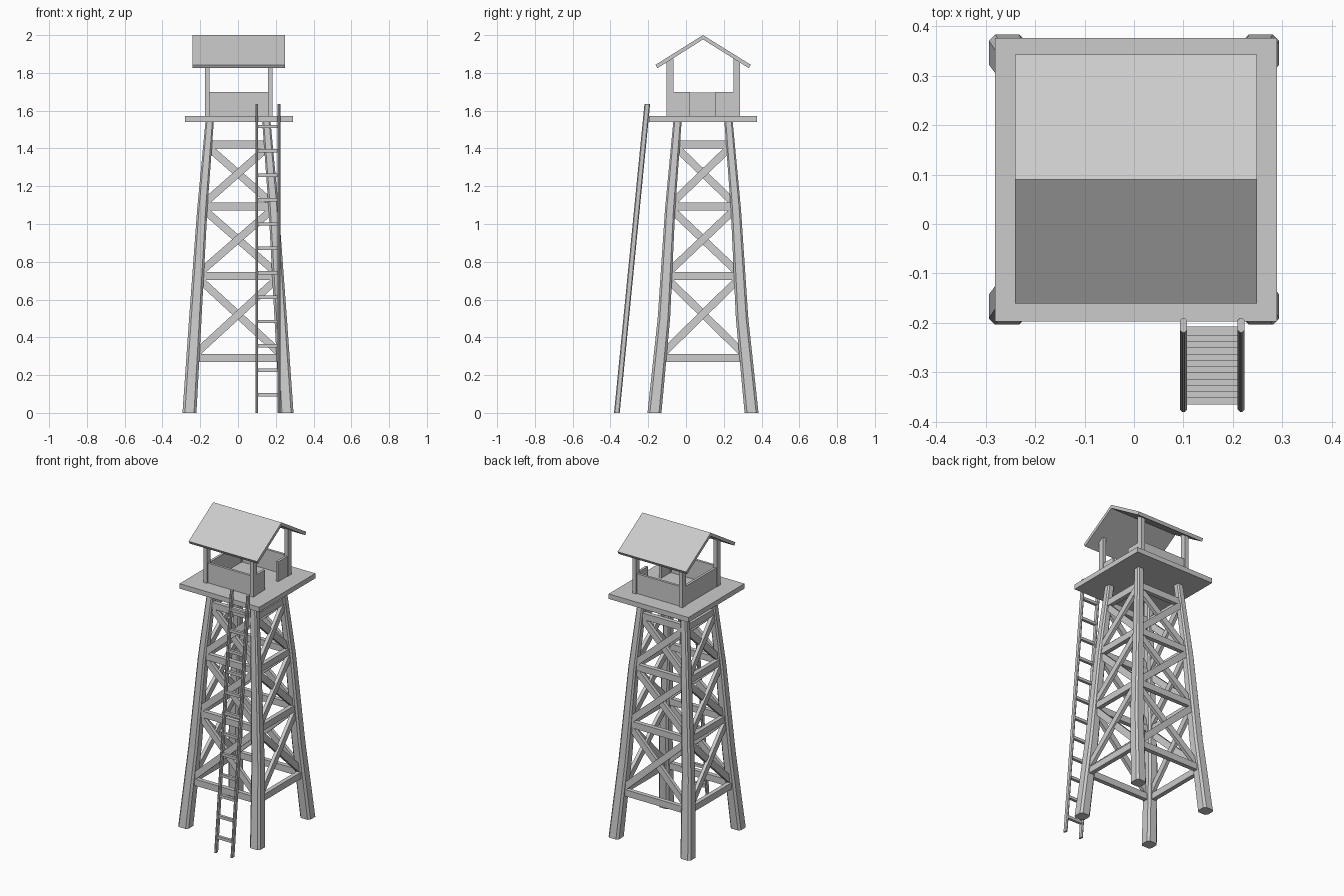
import bpy
from mathutils import Vector, Matrix

if "Cube" in bpy.data.objects:
    bpy.data.objects.remove(bpy.data.objects["Cube"])

CX, CY = 0.004, 0.09          # tower axis


def mesh(name, verts, faces):
    me = bpy.data.meshes.new(name)
    me.from_pydata([tuple(v) for v in verts], [], faces)
    me.validate()
    ob = bpy.data.objects.new(name, me)
    bpy.context.collection.objects.link(ob)
    return ob


def loft(name, rings):
    n = len(rings[0])
    verts = [v for r in rings for v in r]
    faces = [tuple(reversed(range(n)))]
    for k in range(len(rings) - 1):
        for i in range(n):
            j = (i + 1) % n
            faces.append((k*n + i, k*n + j, (k+1)*n + j, (k+1)*n + i))
    faces.append(tuple(range((len(rings)-1)*n, len(rings)*n)))
    return mesh(name, verts, faces)


def octagon(hx, hy, c):
    return [(hx, -hy+c), (hx, hy-c), (hx-c, hy), (-hx+c, hy),
            (-hx, hy-c), (-hx, -hy+c), (-hx+c, -hy), (hx-c, -hy)]


def box(name, x0, x1, y0, y1, z0, z1):
    q = [(x0, y0), (x1, y0), (x1, y1), (x0, y1)]
    return loft(name, [[(x, y, z) for x, y in q] for z in (z0, z1)])


def bar(name, a, b, normal, height, depth):
    # rectangular beam from a to b, thin along the given normal
    d = (b - a).normalized()
    n = (normal - d * normal.dot(d)).normalized()
    s = n.cross(d)
    q = [(-1, -1), (1, -1), (1, 1), (-1, 1)]
    return loft(name, [[p + s*u*height/2 + n*v*depth/2 for v, u in reversed(q)]
                       for p in (a, b)])


# Legs: z, x offset, y offset, half width
LEG = [(0, 0.257, 0.257, 0.037), (0.5, 0.226, 0.207, 0.033),
       (1.08, 0.189, 0.174, 0.027), (1.545, 0.150, 0.135, 0.022)]


def leg_point(sx, sy, z):
    for a, b in zip(LEG, LEG[1:]):
        if z <= b[0]:
            t = (z - a[0]) / (b[0] - a[0])
            ox, oy = (a[i] + (b[i] - a[i]) * t for i in (1, 2))
            return Vector((sx*ox, CY + sy*oy, z))


corners = [(-1, -1), (1, -1), (1, 1), (-1, 1)]
for sx, sy in corners:
    loft("tower_leg", [[leg_point(sx, sy, z) + Vector((x, y, 0))
                        for x, y in octagon(w, w, w*0.35)]
                       for z, _, _, w in LEG])

# Cross bracing on all four sides
levels = [0.29, 0.725, 1.093, 1.42]
for i in range(4):
    c0, c1 = corners[i], corners[(i+1) % 4]
    nrm = Vector((c0[0] + c1[0], c0[1] + c1[1], 0)).normalized()
    for z in levels:
        bar("horizontal_brace", leg_point(*c0, z), leg_point(*c1, z), nrm, 0.042, 0.028)
    for z0, z1 in zip(levels, levels[1:]):
        off = nrm * 0.006
        bar("diagonal_brace", leg_point(*c0, z0+.01)+off, leg_point(*c1, z1-.01)+off, nrm, 0.04, 0.022)
        bar("diagonal_brace", leg_point(*c1, z0+.01)-off, leg_point(*c0, z1-.01)-off, nrm, 0.04, 0.022)

# Platform
box("platform", -0.281, 0.290, -0.197, 0.377, 1.54, 1.572)

# Cabin posts and low walls, with a doorway on the right side
X0, X1, Y0, Y1 = -0.175, 0.182, -0.102, 0.287
for x in (X0, X1 - 0.024):
    for y in (Y0, Y1 - 0.036):
        box("cabin_post", x, x + 0.024, y, y + 0.036, 1.57, 1.875)
W = 0.016
box("front_wall", X0+.02, X1-.02, Y0+.01, Y0+.01+W, 1.57, 1.70)
box("back_wall", X0+.02, X1-.02, Y1-.01-W, Y1-.01, 1.57, 1.70)
box("left_wall", X0+.004, X0+.004+W, Y0+.02, Y1-.02, 1.57, 1.695)
box("right_wall_front", X1-.004-W, X1-.004, Y0+.02, 0.02, 1.57, 1.70)
box("right_wall_back", X1-.004-W, X1-.004, 0.157, Y1-.02, 1.57, 1.70)

# Gable roof
prof = [(CY, 2.0), (-0.161, 1.843), (-0.151, 1.825), (CY, 1.977),
        (0.333, 1.825), (0.343, 1.843)]
rv = [(x, y, z) for x in (-0.241, 0.249) for y, z in prof]
rf = [(0, 1, 2, 3), (0, 3, 4, 5), (9, 8, 7, 6), (11, 10, 9, 6)]
rf += [((i+1) % 6, i, i+6, (i+1) % 6 + 6) for i in range(6)]
roof = mesh("gable_roof", rv, rf)

# Leaning ladder
BOT, TOP = (-0.366, 0.0), (-0.205, 1.635)
for x in (0.100, 0.217):
    loft("ladder_rail", [[(x + u, y + v, z) for u, v in octagon(0.007, 0.015, 0.005)]
                         for y, z in (BOT, TOP)])
for i in range(12):
    z = 0.097 + i * 0.129
    y = BOT[0] + (TOP[0] - BOT[0]) * z / TOP[1]
    bar("ladder_rung", Vector((0.100, y, z)), Vector((0.217, y, z)),
        Vector((0, 1, 0)), 0.018, 0.018)

# Consistent outward normals
import bmesh
for ob in bpy.context.collection.objects:
    bm = bmesh.new()
    bm.from_mesh(ob.data)
    bmesh.ops.recalc_face_normals(bm, faces=bm.faces)
    bm.to_mesh(ob.data)
    bm.free()
